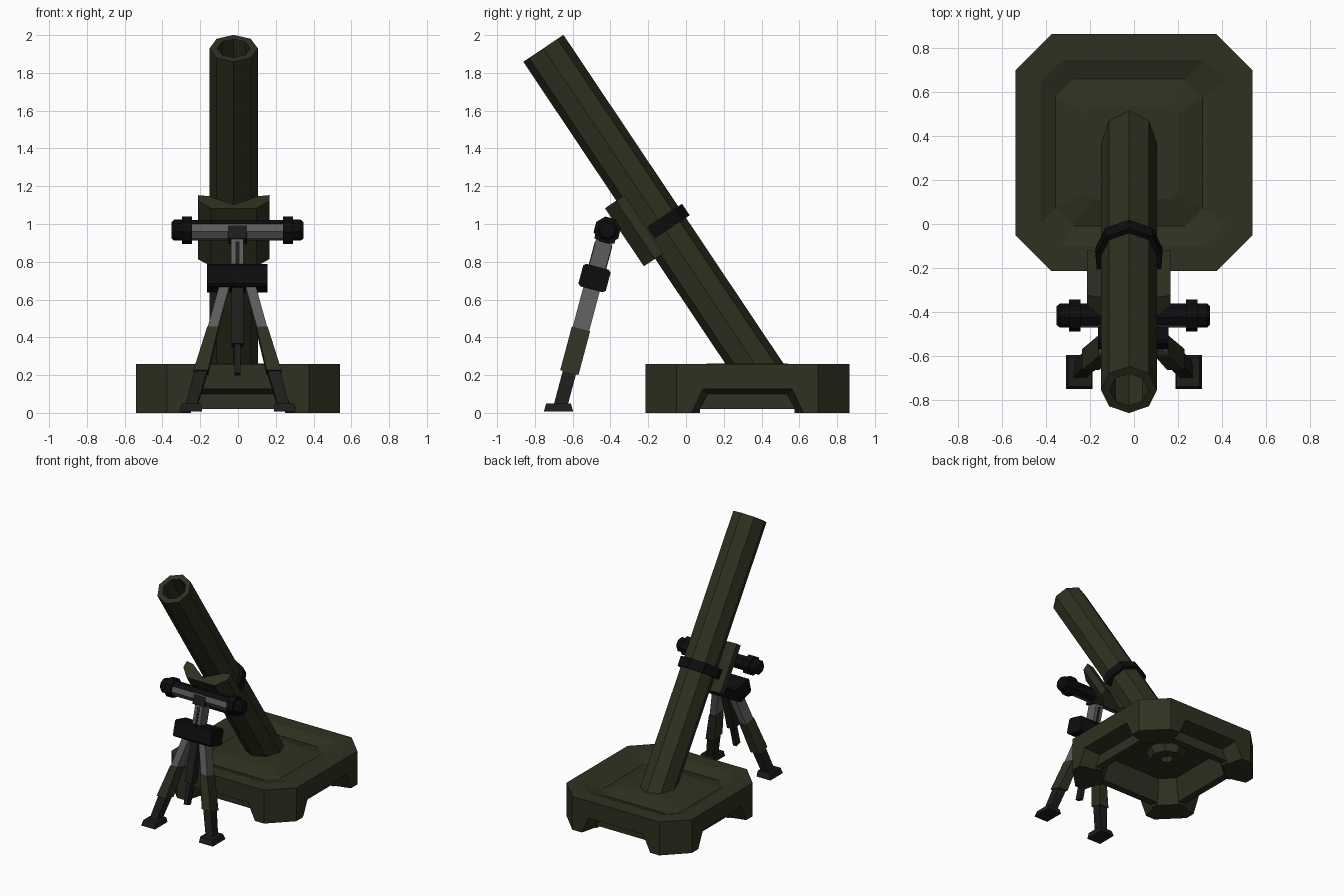
import bpy, bmesh, math
from mathutils import Matrix, Vector

if "Cube" in bpy.data.objects:
    bpy.data.objects.remove(bpy.data.objects["Cube"])


def material(name, rgb):
    m = bpy.data.materials.new(name)
    m.diffuse_color = (*rgb, 1)
    m.use_nodes = True
    m.node_tree.nodes["Principled BSDF"].inputs["Base Color"].default_value = m.diffuse_color
    return m


OLIVE = material("olive", (0.027, 0.031, 0.014))
DARK = material("dark_olive", (0.012, 0.013, 0.010))
BLACK = material("black", (0.004, 0.004, 0.0045))
GREY = material("steel", (0.11, 0.11, 0.11))


def loft(name, rings, mat, frame=Matrix()):
    """Join equal-sized rings of points and cap both ends."""
    bm = bmesh.new()
    loops = [[bm.verts.new(frame @ Vector(p)) for p in r] for r in rings]
    n = len(loops[0])
    for a, b in zip(loops, loops[1:]):
        for i in range(n):
            j = (i + 1) % n
            bm.faces.new((a[i], a[j], b[j], b[i]))
    bm.faces.new(loops[0])
    bm.faces.new(loops[-1])
    bmesh.ops.recalc_face_normals(bm, faces=bm.faces)
    me = bpy.data.meshes.new(name)
    bm.to_mesh(me)
    bm.free()
    me.materials.append(mat)
    ob = bpy.data.objects.new(name, me)
    bpy.context.collection.objects.link(ob)
    return ob


def square(h, c, z, cx=0.0, cy=0.325):
    """Square of half-size h with corners cut by c."""
    k = h - c
    pts = [(h, -k), (h, k), (k, h), (-k, h), (-h, k), (-h, -k), (-k, -h), (k, -h)]
    return [(cx + x, cy + y, z) for x, y in pts]


def circle(r, z, n=8):
    return [(r * math.cos(i * math.tau / n), r * math.sin(i * math.tau / n), z) for i in range(n)]


def rect(cx, cy, z, w, d):
    return [(cx + sx * w / 2, cy + sy * d / 2, z) for sx, sy in ((-1, -1), (1, -1), (1, 1), (-1, 1))]


def lathe_x(name, profile, mat, frame):
    """Octagonal turned part along x from (x, radius) pairs."""
    off = math.pi / 8
    rings = [[(x, r * math.cos(off + i * math.pi / 4), r * math.sin(off + i * math.pi / 4))
              for i in range(8)] for x, r in profile]
    return loft(name, rings, mat, frame)


# Base plate: hollow underneath, groove and raised centre on top
plate = loft("base_plate", [
    square(0.32, 0.09, 0.19), square(0.37, 0.11, 0.0), square(0.54, 0.165, 0.0),
    square(0.54, 0.165, 0.26), square(0.425, 0.10, 0.26),
    square(0.335, 0.08, 0.225, -0.022), square(0.21, 0.03, 0.262, -0.01)], OLIVE)

# Trapezoid notches in the four sides
cutters = []
for i in range(4):
    f = Matrix.Translation((0, 0.325, 0)) @ Matrix.Rotation(i * math.pi / 2, 4, 'Z')

    def trap(r, low, high, z):
        return [(-low, r, -0.05), (low, r, -0.05), (high, r, z), (-high, r, z)]
    cutters.append(loft("notch_cutter", [trap(0.56, 0.325, 0.24, 0.132), trap(0.42, 0.29, 0.21, 0.10)], BLACK, f))
    cutters.append(loft("slot_cutter", [rect(0, 0.37, -0.04, 0.5, 0.16), rect(0, 0.37, 0.02, 0.5, 0.16)], BLACK, f))
for c in cutters:
    c.hide_render = True
    m = plate.modifiers.new("cut", 'BOOLEAN')
    m.operation, m.solver, m.object = 'DIFFERENCE', 'EXACT', c
bpy.context.view_layer.update()
done = bpy.data.meshes.new_from_object(plate.evaluated_get(bpy.context.evaluated_depsgraph_get()))
plate.modifiers.clear()
plate.data = done
for c in cutters:
    bpy.data.objects.remove(c)

# Socket boss under the plate
loft("base_socket", [circle(0.15, 0.20), circle(0.12, 0.13), circle(0.05, 0.13), circle(0.04, 0.17)],
     OLIVE, Matrix.Translation((-0.022, 0.34, 0)))

# Barrel: frame origin at muzzle centre, local z toward the muzzle, foot cut level inside the plate
tilt = math.radians(33.8)
barrel = Matrix.Translation((-0.023, -0.755, 1.93)) @ Matrix.Rotation(tilt, 4, 'X')
foot_ring = [(x, y, (0.215 - 1.93 - y * math.sin(tilt)) / math.cos(tilt)) for x, y, _ in circle(0.128, 0)]
loft("barrel", [foot_ring, circle(0.128, 0), circle(0.088, 0), circle(0.088, -0.9)], OLIVE, barrel)

# Saddle under the barrel and the strap over it
saddle = [(-0.19, -0.075), (-0.19, -0.13), (-0.12, -0.20), (0.12, -0.20), (0.19, -0.13), (0.19, -0.075),
          (0.13, -0.085), (0, -0.165), (-0.13, -0.085)]
loft("saddle", [[(x, y, z) for x, y in saddle] for z in (-1.255, -0.885)], OLIVE, barrel)
arc = [(0.152 * math.cos(a), 0.152 * math.sin(a)) for a in (i * math.pi / 4 for i in range(5))]
strap = [(0.147, -0.068)] + arc + [(-0.147, -0.068)]
loft("barrel_strap", [[(x, y, z) for x, y in strap] for z in (-1.165, -1.092)], BLACK, barrel)

# Bipod: frame origin at cross bar, local z up along the leaning plane
pod = Matrix.Translation((-0.003, -0.417, 0.967)) @ Matrix.Rotation(math.radians(-14.9), 4, 'X')
bar = lathe_x("cross_bar", [(-0.27, 0.055), (0.27, 0.055)], GREY, pod)
bar.data.materials.append(BLACK)
for p in bar.data.polygons:
    p.material_index = int(p.normal.y > 0.1 or p.normal.z > 0.75)
for s, side in ((-1, "left"), (1, "right")):
    lathe_x(side + "_bar_knob", [(s * x, r) for x, r in (
        (0.24, 0.057), (0.24, 0.073), (0.293, 0.073), (0.293, 0.056), (0.335, 0.056), (0.35, 0.042))], BLACK, pod)

# Centre post with its head block, dark slot and hub
loft("post_head", [rect(0, 0, -0.06, 0.10, 0.11), rect(0, 0, 0.01, 0.10, 0.11)], DARK, pod)
loft("post", [rect(0, 0, -0.25, 0.066, 0.09), rect(0, 0, -0.04, 0.066, 0.09)], GREY, pod)
loft("post_slot", [rect(0, 0, -0.25, 0.02, 0.096), rect(0, 0, -0.075, 0.02, 0.096)], DARK, pod)
hub = [(-0.075, -0.05), (-0.06, -0.062), (0.06, -0.062), (0.075, -0.05),
       (0.075, 0.05), (0.06, 0.062), (-0.06, 0.062), (-0.075, 0.05)]
loft("hub", [[(x, y, z - 0.262) for y, z in hub] for x in (-0.16, 0.16)], BLACK, pod)
loft("hanging_slide", [rect(0, 0, -0.63, 0.062, 0.07), rect(0, 0, -0.28, 0.062, 0.07)], DARK, pod)
loft("hanging_rod", [rect(0, 0, -0.79, 0.03, 0.05), rect(0, 0, -0.6, 0.03, 0.05)], DARK, pod)


# Telescoping legs and feet
def leg_x(z):
    return 0.068 + (-0.31 - z) * 0.268


for s, side in ((-1, "left"), (1, "right")):
    for part, top, bottom, w0, w1, d, mat in (
            ("upper_leg", -0.27, -0.56, 0.055, 0.055, 0.09, GREY),
            ("middle_leg", -0.54, -0.78, 0.06, 0.078, 0.10, OLIVE),
            ("lower_leg", -0.76, -0.965, 0.07, 0.06, 0.072, DARK)):
        loft(side + "_" + part, [rect(s * leg_x(top), 0, top, w0, d),
                                 rect(s * leg_x(bottom), 0, bottom, w1, d)], mat, pod)
    foot = Matrix.Translation((s * 0.25, -0.675, 0.0))
    loft(side + "_foot", [rect(0, 0, 0.008, 0.12, 0.155),
                          rect(-s * 0.005, 0, 0.05, 0.105, 0.13)], DARK, foot)
